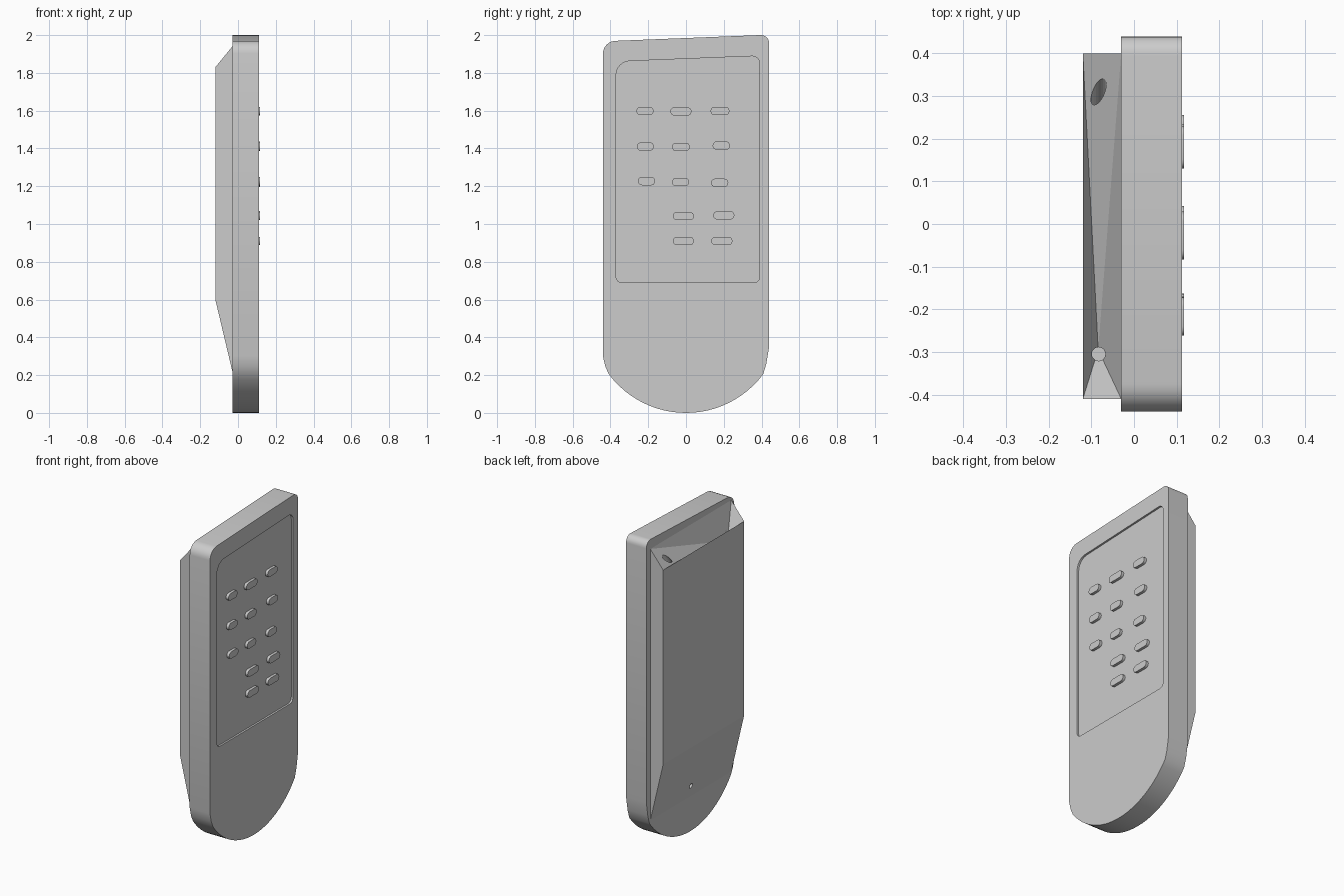
import bpy, bmesh, math
from mathutils import Vector

cube = bpy.data.objects.get("Cube")
if cube:
    bpy.data.objects.remove(cube, do_unlink=True)


def material(name, value):
    m = bpy.data.materials.new(name)
    m.use_nodes = True
    m.diffuse_color = (value, value, value, 1)
    m.node_tree.nodes["Principled BSDF"].inputs["Base Color"].default_value = m.diffuse_color
    return m


GREY = material("plain grey", 0.604)


def finish(name, bm):
    bmesh.ops.recalc_face_normals(bm, faces=bm.faces[:])
    mesh = bpy.data.meshes.new(name)
    bm.to_mesh(mesh)
    bm.free()
    mesh.materials.append(GREY)
    ob = bpy.data.objects.new(name, mesh)
    bpy.context.collection.objects.link(ob)
    return ob


def prism(points, direction):
    """Closed outline swept along a direction."""
    bm = bmesh.new()
    face = bm.faces.new([bm.verts.new(p) for p in points])
    res = bmesh.ops.extrude_face_region(bm, geom=[face], use_keep_orig=True)
    verts = [g for g in res["geom"] if isinstance(g, bmesh.types.BMVert)]
    bmesh.ops.translate(bm, verts=verts, vec=direction)
    return bm


def slab(name, outline, x0, x1):
    return finish(name, prism([(x0, y, z) for y, z in outline], (x1 - x0, 0, 0)))


def rounded(corners, steps=6):
    """Outline from (y, z, radius) corners; radius zero keeps the corner sharp."""
    out = []
    for i, (y, z, r) in enumerate(corners):
        p = Vector((y, z))
        if r == 0:
            out.append(p)
            continue
        u = (Vector(corners[i - 1][:2]) - p).normalized() * r
        v = (Vector(corners[(i + 1) % len(corners)][:2]) - p).normalized() * r
        for k in range(steps + 1):
            a = math.pi / 2 * k / steps
            out.append(p + u * (1 - math.sin(a)) + v * (1 - math.cos(a)))
    return out


def cut(ob, cutter):
    cutter.hide_render = True
    bpy.context.view_layer.objects.active = ob
    mod = ob.modifiers.new("cut", "BOOLEAN")
    mod.operation, mod.solver, mod.object = "DIFFERENCE", "EXACT", cutter
    bpy.ops.object.modifier_apply(modifier=mod.name)
    bpy.data.objects.remove(cutter, do_unlink=True)


def drill(ob, centre, axis, radius, depth):
    bm = bmesh.new()
    turn = Vector((0, 0, 1)).rotation_difference(Vector(axis)).to_matrix().to_4x4()
    bmesh.ops.create_cone(bm, cap_ends=True, segments=20, radius1=radius,
                          radius2=radius, depth=depth, matrix=turn)
    bmesh.ops.translate(bm, verts=bm.verts[:], vec=centre)
    cut(ob, finish("drill", bm))


# Body: round bottom, straight sides, slanted top
R, SPAN = 0.51, 0.93
outline = [(R * math.sin(t), R - R * math.cos(t), 0)
           for t in (SPAN * (k / 12 - 1) for k in range(25))]
outline += [(0.425, 0.26, 0), (0.44, 0.35, 0), (0.44, 2.002, 0.045),
            (-0.44, 1.967, 0.065), (-0.44, 0.3, 0), (-0.427, 0.245, 0)]
body = slab("body", rounded(outline), -0.03, 0.112)

# Shallow keypad recess
FLOOR = 0.1
recess = rounded([(-0.37, 0.69, 0.03), (0.39, 0.69, 0.03),
                  (0.39, 1.89, 0.04), (-0.37, 1.86, 0.07)])
cut(body, slab("recess_cutter", recess, FLOOR, 0.2))

# Back cover with bevelled ends and a sunken pocket in its top
profile = [(-0.03, 0.22), (-0.12, 0.6), (-0.12, 1.83), (-0.03, 1.94)]
bm = prism([(x, -0.41, z) for x, z in profile], (0, 0.81, 0))
lid = max(bm.faces, key=lambda f: f.calc_center_median().z)
centre = bmesh.ops.poke(bm, faces=[lid])["verts"][0]
centre.co = (-0.084, -0.295, 1.74)
cover = finish("back_cover", bm)
drill(cover, (-0.083, 0.315, 1.865), (0, 0.7, 1), 0.018, 0.2)
drill(cover, (-0.083, -0.305, 1.74), (0, 0, 1), 0.016, 0.2)
drill(cover, (-0.049, 0.02, 0.3), (1, 0, 0.23), 0.016, 0.03)

# Keypad buttons: y, z, width
keys = [(-0.217, 1.598, 0.09), (-0.027, 1.596, 0.112), (0.18, 1.598, 0.1),
        (-0.215, 1.41, 0.09), (-0.027, 1.408, 0.094), (0.187, 1.415, 0.092),
        (-0.209, 1.227, 0.092), (-0.029, 1.222, 0.09), (0.178, 1.218, 0.092),
        (-0.014, 1.042, 0.112), (0.2, 1.046, 0.112),
        (-0.014, 0.91, 0.112), (0.19, 0.91, 0.112)]
for i, (y, z, w) in enumerate(keys):
    a, b, r = w / 2, 0.022, 0.0215
    shape = rounded([(y - a, z - b, r), (y + a, z - b, r),
                     (y + a, z + b, r), (y - a, z + b, r)], 4)
    slab(f"button_{i + 1}", shape, FLOOR - 0.005, 0.117)

# Smooth the round edges, keep the creases; the cover stays flat-faced
for ob in bpy.context.scene.objects:
    ob.select_set(ob.type == "MESH" and ob != cover)
bpy.context.view_layer.objects.active = body
bpy.ops.object.shade_smooth_by_angle(angle=math.radians(25))
